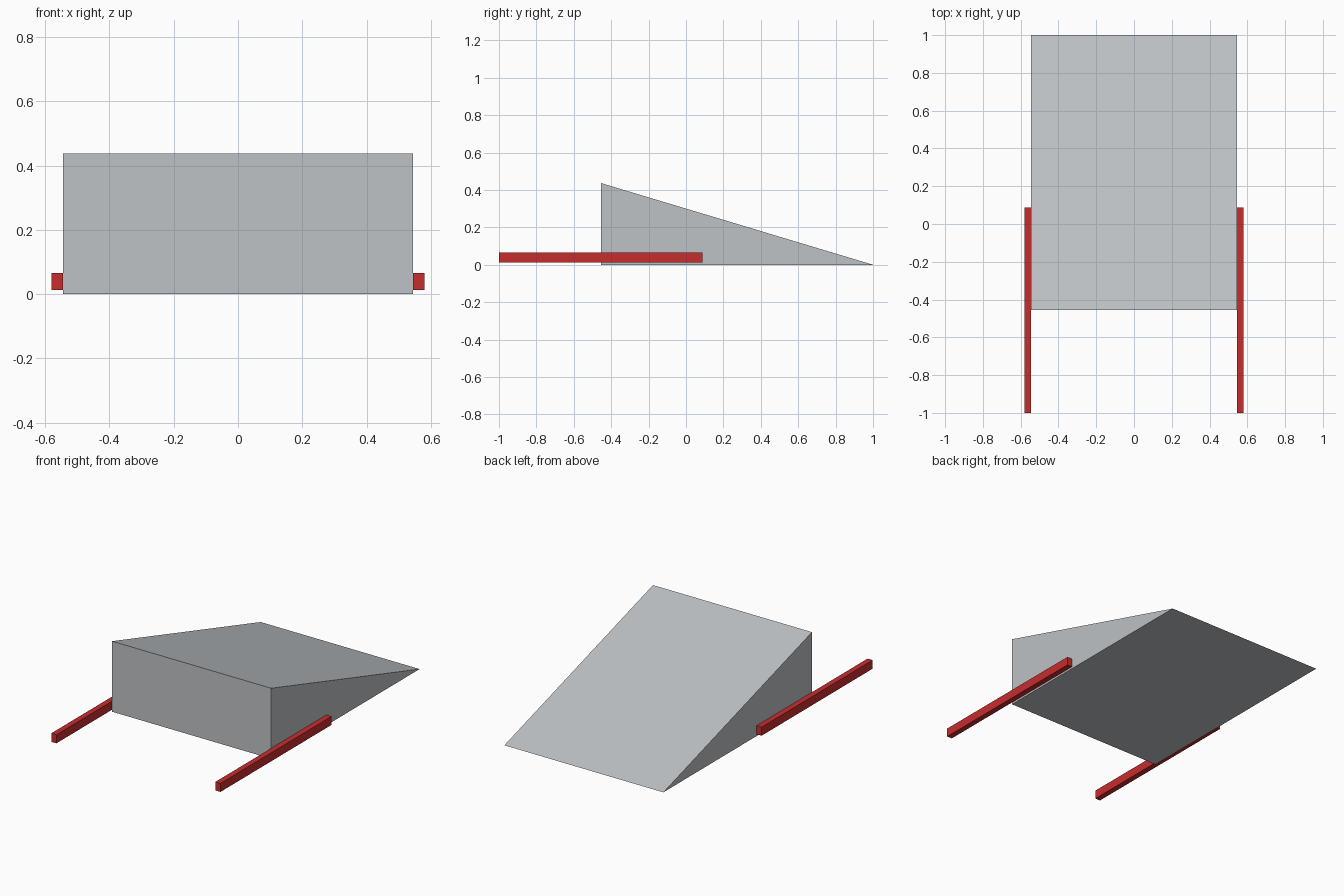
import bpy
import bmesh

cube = bpy.data.objects.get("Cube")
if cube:
    bpy.data.objects.remove(cube, do_unlink=True)


def make_material(name, rgb):
    mat = bpy.data.materials.new(name)
    mat.use_nodes = True
    color = (*rgb, 1.0)
    mat.diffuse_color = color
    mat.node_tree.nodes["Principled BSDF"].inputs["Base Color"].default_value = color
    return mat


def extrude_profile(name, profile, x_min, x_max, mat):
    """Sweep a (y, z) side profile across the x axis into a closed solid."""
    bm = bmesh.new()
    face = bm.faces.new([bm.verts.new((x_min, y, z)) for y, z in profile])
    swept = bmesh.ops.extrude_face_region(bm, geom=[face])
    verts = [g for g in swept["geom"] if isinstance(g, bmesh.types.BMVert)]
    bmesh.ops.translate(bm, verts=verts, vec=(x_max - x_min, 0, 0))
    bmesh.ops.recalc_face_normals(bm, faces=bm.faces[:])
    mesh = bpy.data.meshes.new(name)
    bm.to_mesh(mesh)
    bm.free()
    mesh.materials.append(mat)
    obj = bpy.data.objects.new(name, mesh)
    bpy.context.collection.objects.link(obj)
    return obj


grey = make_material("light_grey", (0.515, 0.54, 0.555))
red = make_material("red", (0.57, 0.026, 0.028))

HALF_WIDTH = 0.545
BAR_OUTER = 0.58

# Wedge ramp, tall at the front and tapering to an edge at the back
extrude_profile("wedge_ramp", [(-0.455, 0), (1, 0), (-0.455, 0.437)],
                -HALF_WIDTH, HALF_WIDTH, grey)

# Side bars reaching forward along both flanks
bar_profile = [(-1, 0.012), (0.088, 0.012), (0.088, 0.065), (-1, 0.065)]
for name, side in (("left_bar", 1), ("right_bar", -1)):
    x_min, x_max = sorted((side * HALF_WIDTH, side * BAR_OUTER))
    extrude_profile(name, bar_profile, x_min, x_max, red)
